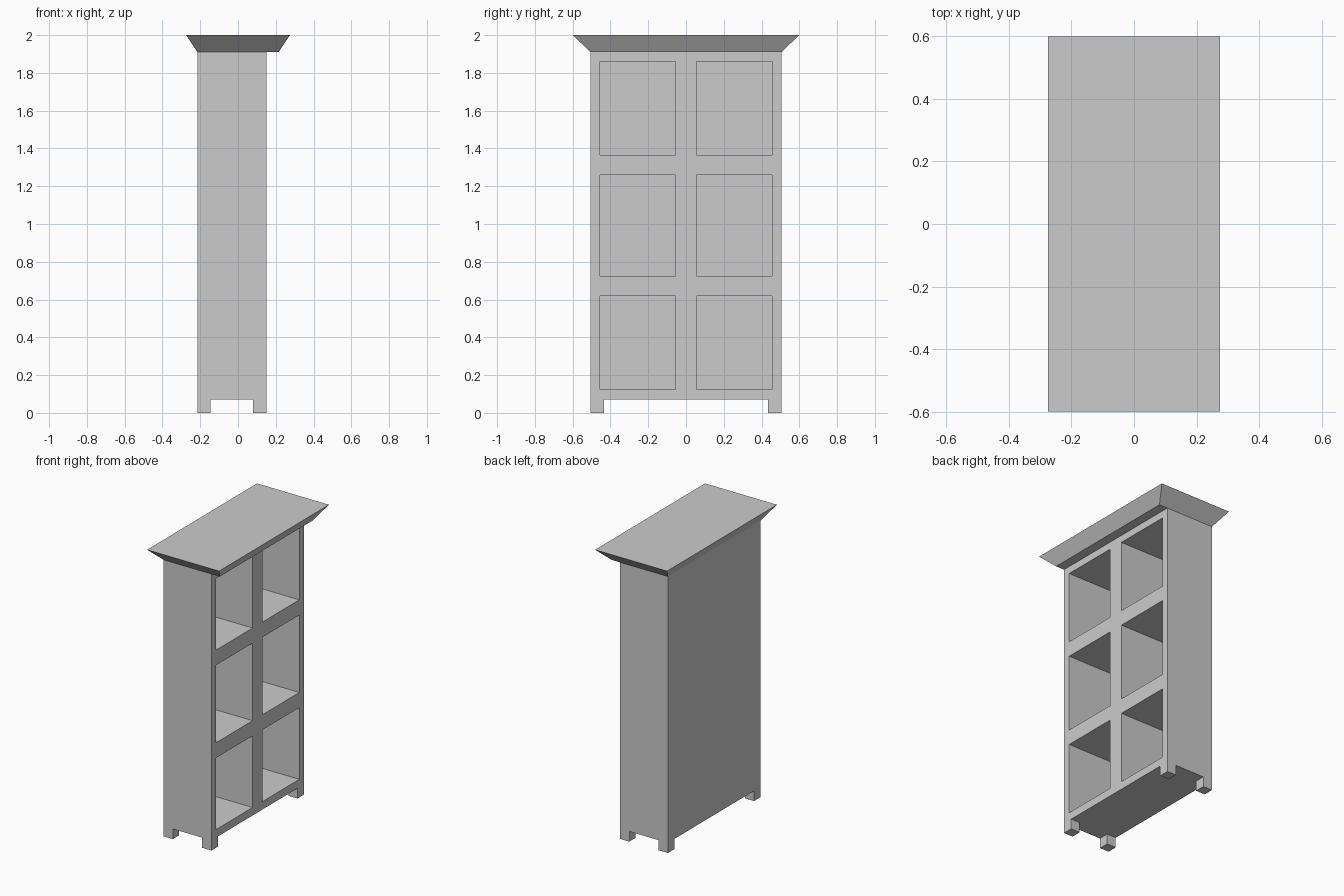
import bpy, bmesh

if "Cube" in bpy.data.objects:
    bpy.data.objects.remove(bpy.data.objects["Cube"])

BACK, FRONT, HALF_W = -0.215, 0.15, 0.505
LEG_TOP, BODY_TOP, TOP = 0.07, 1.91, 2.0


def make_object(name, bm):
    bmesh.ops.recalc_face_normals(bm, faces=bm.faces)
    mesh = bpy.data.meshes.new(name)
    bm.to_mesh(mesh)
    bm.free()
    obj = bpy.data.objects.new(name, mesh)
    bpy.context.collection.objects.link(obj)
    return obj


def frustum(name, bottom, top, z0, z1):
    """Solid between two rectangles given as (x0, x1, y0, y1)."""
    bm = bmesh.new()
    rings = []
    for (x0, x1, y0, y1), z in ((bottom, z0), (top, z1)):
        rings.append([bm.verts.new((x, y, z))
                      for x, y in ((x0, y0), (x1, y0), (x1, y1), (x0, y1))])
    low, high = rings
    bm.faces.new(low)
    bm.faces.new(high)
    for i in range(4):
        j = (i + 1) % 4
        bm.faces.new((low[i], low[j], high[j], high[i]))
    return make_object(name, bm)


# Carcass: front face grid, pushed to the back, with six recessed compartments
ys = [-HALF_W, -0.455, -0.055, 0.055, 0.455, HALF_W]
zs = [LEG_TOP, 0.125, 0.62, 0.725, 1.26, 1.365, 1.86, BODY_TOP]
bm = bmesh.new()
grid = [[bm.verts.new((FRONT, y, z)) for y in ys] for z in zs]
openings = []
for r in range(len(zs) - 1):
    for c in range(len(ys) - 1):
        face = bm.faces.new((grid[r][c], grid[r][c + 1],
                             grid[r + 1][c + 1], grid[r + 1][c]))
        if r % 2 and c % 2:
            openings.append(face)


def push(faces, distance, **options):
    result = bmesh.ops.extrude_face_region(bm, geom=faces, **options)["geom"]
    verts = [v for v in result if isinstance(v, bmesh.types.BMVert)]
    bmesh.ops.translate(bm, verts=verts, vec=(-distance, 0, 0))


push(list(bm.faces), FRONT - BACK, use_keep_orig=True)
push(openings, FRONT - BACK - 0.015)
bmesh.ops.delete(bm, geom=[f for f in openings if f.is_valid], context='FACES')
bmesh.ops.dissolve_limit(bm, angle_limit=0.01, verts=bm.verts, edges=bm.edges)
make_object("bookcase_body", bm)

# Four square feet, flush with the body corners
for x, depth in ((BACK, "back"), (FRONT - 0.07, "front")):
    for y, side in ((-HALF_W, "left"), (HALF_W - 0.07, "right")):
        rect = (x, x + 0.07, y, y + 0.07)
        frustum(f"{depth}_{side}_foot", rect, rect, 0, LEG_TOP)

# Flared cornice, overhanging the front
frustum("cornice", (-0.215, 0.215, -HALF_W, HALF_W),
        (-0.275, 0.275, -0.6, 0.6), BODY_TOP, TOP)
